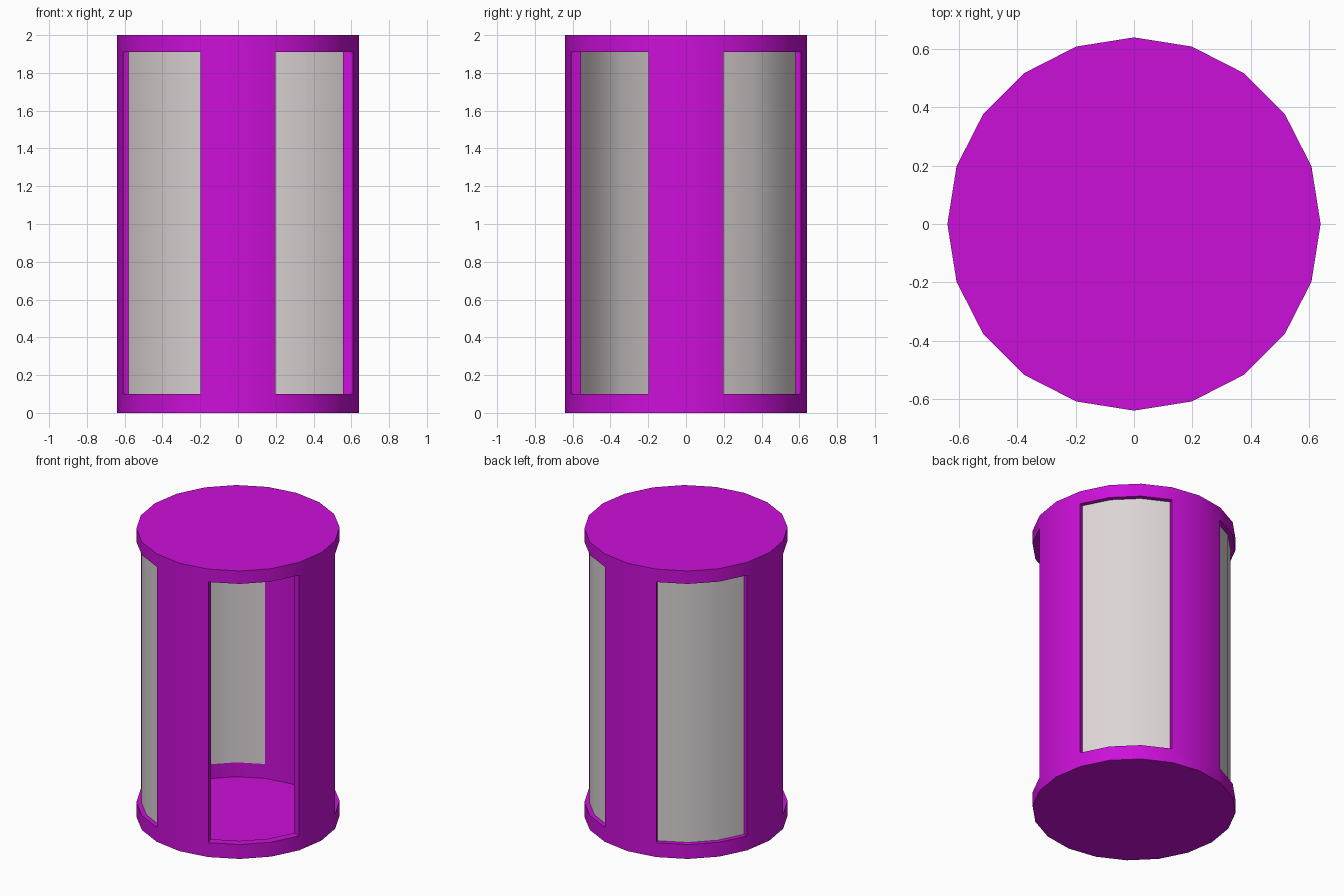
import bpy, bmesh, math

cube = bpy.data.objects.get("Cube")
if cube:
    bpy.data.objects.remove(cube, do_unlink=True)

SIDES = 20
R_OUT, R_IN = 0.64, 0.585
PANEL_OUT = 0.609
HEIGHT, SILL, HEAD = 2.0, 0.1, 1.91


def material(name, color):
    mat = bpy.data.materials.new(name)
    mat.use_nodes = True
    mat.diffuse_color = color
    mat.node_tree.nodes["Principled BSDF"].inputs["Base Color"].default_value = color
    return mat


purple = material("bright purple", (0.60, 0.005, 0.69, 1))
grey = material("warm light grey", (0.72, 0.66, 0.67, 1))


def finish(name, bm, mat):
    mesh = bpy.data.meshes.new(name)
    bm.to_mesh(mesh)
    bm.free()
    obj = bpy.data.objects.new(name, mesh)
    bpy.context.collection.objects.link(obj)
    mesh.materials.append(mat)
    bpy.ops.object.select_all(action="DESELECT")
    obj.select_set(True)
    bpy.context.view_layer.objects.active = obj
    bpy.ops.object.shade_smooth_by_angle(angle=math.radians(30))
    return obj


def curved_shell(name, r_out, r_in, cells, mat):
    """Thick curved sheet from cells of (sector, bottom, top)."""
    bm = bmesh.new()
    for sector, low, high in cells:
        corners = [(sector, low), (sector + 1, low), (sector + 1, high), (sector, high)]
        verts = []
        for step, z in corners:
            a = math.tau * step / SIDES
            verts.append(bm.verts.new((r_out * math.cos(a), r_out * math.sin(a), z)))
        bm.faces.new(verts)
    bmesh.ops.remove_doubles(bm, verts=bm.verts, dist=0.0001)
    grown = bmesh.ops.extrude_face_region(bm, geom=bm.faces[:], use_keep_orig=True)
    for v in grown["geom"]:
        if isinstance(v, bmesh.types.BMVert):
            v.co.x *= r_in / r_out
            v.co.y *= r_in / r_out
    bmesh.ops.recalc_face_normals(bm, faces=bm.faces)
    return finish(name, bm, mat)


def disc(name, z):
    bm = bmesh.new()
    bmesh.ops.create_circle(bm, cap_ends=True, segments=SIDES, radius=R_IN)
    for v in bm.verts:
        v.co.z = z
    for f in bm.faces:
        f.normal_update()
        if f.normal.z < 0:
            f.normal_flip()
    return finish(name, bm, purple)


# Round wall with four tall window openings, each three sectors wide
cells = []
for s in range(SIDES):
    cells += [(s, 0, SILL), (s, HEAD, HEIGHT)]
    if s % 5 in (0, 4):
        cells.append((s, SILL, HEAD))
curved_shell("round_wall", R_OUT, R_IN, cells, purple)

# Floor and roof
disc("floor", 0.0)
disc("roof", HEIGHT)

# Window panels; the front opening on the +x side is left open as the doorway
for quarter, name in enumerate(("back_left_panel", "back_right_panel", "front_right_panel")):
    sectors = [(quarter * 5 + i, SILL, HEAD) for i in (1, 2, 3)]
    curved_shell(name, PANEL_OUT, R_IN, sectors, grey)
